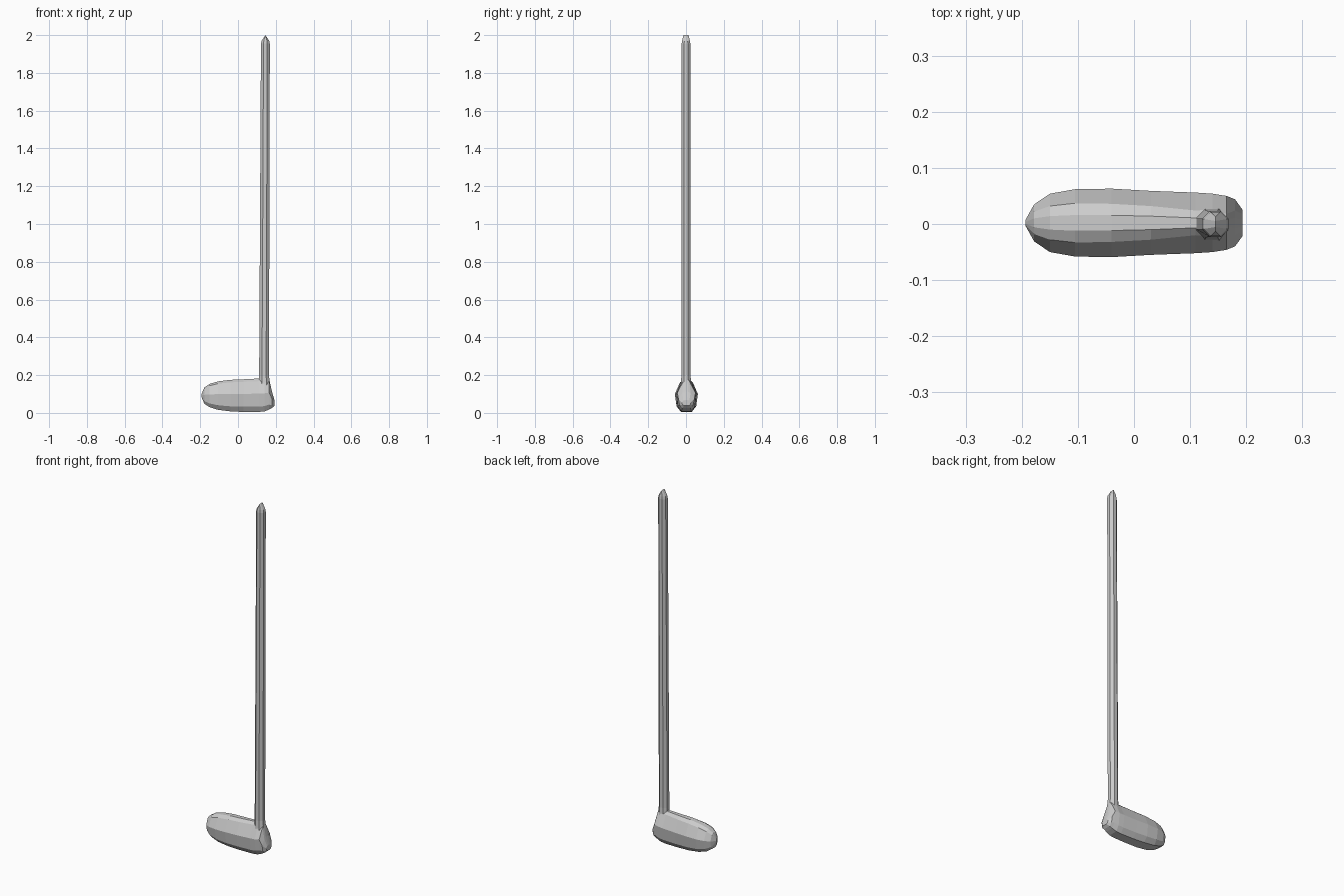
import bpy, bmesh, math

if "Cube" in bpy.data.objects:
    bpy.data.objects.remove(bpy.data.objects["Cube"])


def loft(name, rings):
    # Skin a sequence of equal-length rings and cap both ends
    bm = bmesh.new()
    loops = [[bm.verts.new(p) for p in ring] for ring in rings]
    n = len(loops[0])
    for a, b in zip(loops, loops[1:]):
        for i in range(n):
            j = (i + 1) % n
            bm.faces.new((a[i], a[j], b[j], b[i]))
    bm.faces.new(loops[0])
    bm.faces.new(loops[-1])
    bmesh.ops.remove_doubles(bm, verts=bm.verts, dist=0.0005)
    bmesh.ops.recalc_face_normals(bm, faces=bm.faces)
    mesh = bpy.data.meshes.new(name)
    bm.to_mesh(mesh)
    bm.free()
    ob = bpy.data.objects.new(name, mesh)
    bpy.context.collection.objects.link(ob)
    return ob


def head_ring(x, half, top, zb, zt):
    # Rounded section: narrow sole, widest just above the middle, slim crown
    h = zt - zb
    side = [(half * 0.5, zb), (half * 0.85, zb + h * 0.16),
            (half, zb + h * 0.55), (top, zb + h * 0.92), (top * 0.4, zt)]
    pts = side + [(-y, z) for y, z in reversed(side)]
    return [(x, y + 0.002, z) for y, z in pts]


# Head, from toe to heel: x, half width, crown half width, bottom, top
head_stations = [
    (-0.193, 0.006, 0.004, 0.083, 0.100),
    (-0.178, 0.033, 0.020, 0.048, 0.135),
    (-0.150, 0.052, 0.030, 0.030, 0.154),
    (-0.105, 0.060, 0.035, 0.016, 0.167),
    (-0.040, 0.061, 0.034, 0.008, 0.175),
    (0.030, 0.057, 0.030, 0.005, 0.178),
    (0.110, 0.054, 0.022, 0.005, 0.182),
    (0.140, 0.052, 0.024, 0.008, 0.182),
    (0.165, 0.048, 0.016, 0.018, 0.180),
    (0.180, 0.042, 0.022, 0.026, 0.112),
    (0.193, 0.024, 0.016, 0.038, 0.068),
]
loft("head", [head_ring(*s) for s in head_stations])


def shaft_ring(x, rx, ry, z):
    k = math.cos(math.pi / 8)
    return [(x + rx / k * math.cos(a), ry / k * math.sin(a), z)
            for a in (math.pi * (2 * i + 1) / 8 for i in range(8))]


# Shaft, flared where it enters the heel, slightly leaning, wedge-shaped tip
shaft_stations = [
    (0.140, 0.036, 0.040, 0.09),
    (0.139, 0.029, 0.027, 0.16),
    (0.138, 0.026, 0.024, 0.20),
    (0.145, 0.0235, 0.023, 1.955),
    (0.145, 0.020, 0.021, 1.970),
    (0.145, 0.000, 0.013, 2.000),
]
loft("shaft", [shaft_ring(*s) for s in shaft_stations])
